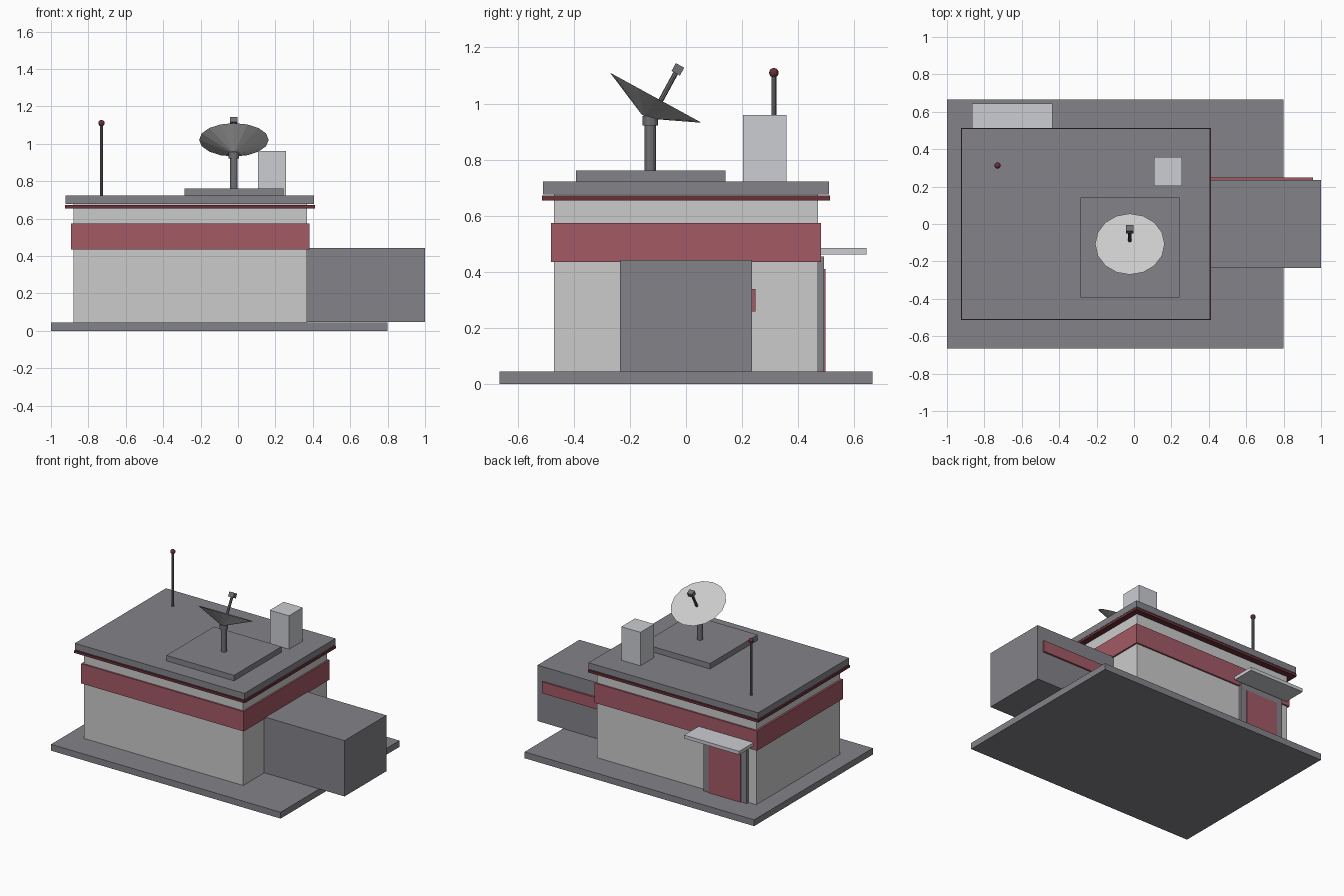
import bpy
from math import radians
from mathutils import Vector

if "Cube" in bpy.data.objects:
    bpy.data.objects.remove(bpy.data.objects["Cube"])


def material(name, rgb):
    m = bpy.data.materials.new(name)
    m.diffuse_color = (*rgb, 1)
    m.use_nodes = True
    m.node_tree.nodes["Principled BSDF"].inputs["Base Color"].default_value = m.diffuse_color
    return m


SLATE = material("slate", (0.23, 0.225, 0.25))
RED = material("red", (0.37, 0.10, 0.13))
DARK_RED = material("dark_red", (0.14, 0.03, 0.04))
DARK = material("dark_metal", (0.16, 0.16, 0.17))
PALE = material("pale_metal", (0.60, 0.61, 0.64))


def finish(name, mat):
    ob = bpy.context.object
    ob.name = name
    if mat:
        ob.data.materials.append(mat)
    return ob


def box(name, xs, ys, zs, mat=None):
    spans = (xs, ys, zs)
    bpy.ops.mesh.primitive_cube_add(size=1, location=[(a + b) / 2 for a, b in spans])
    ob = finish(name, mat)
    ob.scale = [b - a for a, b in spans]
    bpy.ops.object.transform_apply(location=False, rotation=False, scale=True)
    return ob


def rod(name, start, end, r1, r2, sides, mat=None):
    start, end = Vector(start), Vector(end)
    axis = end - start
    bpy.ops.mesh.primitive_cone_add(vertices=sides, radius1=r1, radius2=r2,
                                    depth=axis.length, location=(start + end) / 2)
    ob = finish(name, mat)
    ob.rotation_euler = axis.to_track_quat('Z', 'Y').to_euler()
    return ob


# Building shell
box("ground_slab", (-1, 0.8), (-0.665, 0.665), (0, 0.045), SLATE)
box("main_walls", (-0.88, 0.37), (-0.47, 0.47), (0.045, 0.68))
box("wall_band", (-0.893, 0.381), (-0.481, 0.481), (0.435, 0.575), RED)
box("eave_trim", (-0.926, 0.411), (-0.513, 0.513), (0.655, 0.672), DARK_RED)
box("roof_slab", (-0.922, 0.407), (-0.51, 0.51), (0.677, 0.723), SLATE)

# Side annex
box("side_annex", (0.37, 1.0), (-0.235, 0.235), (0.046, 0.442), SLATE)
box("annex_stripe", (0.37, 0.957), (0.235, 0.248), (0.26, 0.34), RED)

# Rear doorway
box("door_frame", (-0.82, -0.48), (0.465, 0.491), (0.045, 0.455), SLATE)
box("door", (-0.775, -0.525), (0.48, 0.497), (0.045, 0.41), RED)
box("door_canopy", (-0.867, -0.435), (0.465, 0.643), (0.462, 0.486), PALE)

# Roof equipment
box("dish_pad", (-0.287, 0.243), (-0.392, 0.141), (0.722, 0.762), SLATE)
box("roof_vent", (0.107, 0.257), (0.204, 0.358), (0.722, 0.96), PALE)
rod("antenna_pole", (-0.73, 0.313, 0.722), (-0.73, 0.313, 1.10), 0.009, 0.009, 8, DARK)
bpy.ops.mesh.primitive_uv_sphere_add(segments=12, ring_count=8, radius=0.017,
                                     location=(-0.73, 0.313, 1.11))
finish("antenna_light", DARK_RED)

# Dish on its mast, tilted towards the back
X = -0.022
rod("dish_mast", (X, -0.127, 0.762), (X, -0.127, 0.93), 0.02, 0.02, 12, DARK)
rod("mast_collar", (X, -0.127, 0.922), (X, -0.127, 0.955), 0.028, 0.028, 12, DARK)
normal = Vector((0, 0.48, 0.878)).normalized()
rim = Vector((X, -0.1075, 1.021))
rod("dish", rim - normal * 0.077, rim, 0.015, 0.186, 16)
rod("feed_arm", (X, -0.097, 0.998), (X, -0.035, 1.112), 0.009, 0.009, 8, DARK)
head = box("feed_head", (X - 0.02, X + 0.02), (-0.046, -0.012), (1.106, 1.138), DARK)
head.rotation_euler.x = radians(-28.7)
